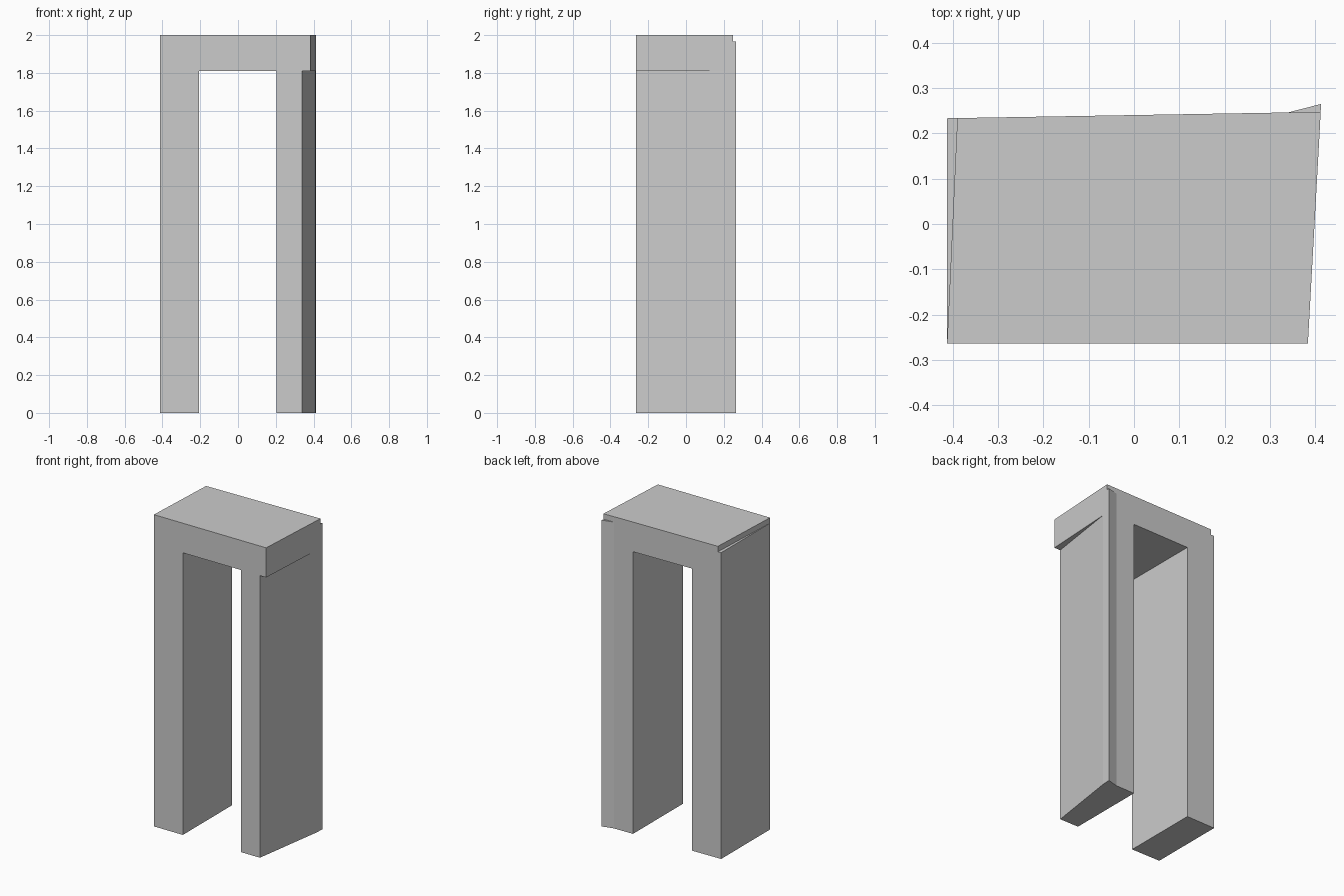
import bpy, bmesh

if "Cube" in bpy.data.objects:
    bpy.data.objects.remove(bpy.data.objects["Cube"])

FRONT = -0.2635
STEP = 1.965      # height where the legs stop beside the top slab
UNDER = 1.81      # underside of the top slab


def back(x):
    """Slightly skewed back plane."""
    return 0.2405 + 0.017 * x


def along(p, q, t):
    """Point on the line from p to q."""
    return (p[0] + (q[0] - p[0]) * t, p[1] + (q[1] - p[1]) * t)


def prism(name, outline, z0, z1):
    """Extrude an anticlockwise plan outline between two heights."""
    n = len(outline)
    verts = [(x, y, z) for z in (z0, z1) for x, y in outline]
    faces = [tuple(reversed(range(n))), tuple(range(n, 2 * n))]
    faces += [(i, (i + 1) % n, n + (i + 1) % n, n + i) for i in range(n)]
    mesh = bpy.data.meshes.new(name)
    mesh.from_pydata(verts, [], faces)
    obj = bpy.data.objects.new(name, mesh)
    bpy.context.collection.objects.link(obj)
    return obj


def cut(target, outline, z0, z1):
    """Carve a prism out of the target."""
    cutter = prism("cutter", outline, z0, z1)
    mod = target.modifiers.new("carve", "BOOLEAN")
    mod.operation = "DIFFERENCE"
    mod.solver = "EXACT"
    mod.object = cutter
    bpy.context.view_layer.objects.active = target
    bpy.ops.object.modifier_apply(modifier=mod.name)
    bpy.data.objects.remove(cutter)


# Whole block in plan, with the flared back right corner
crease = (0.4103, 0.21)
frame = prism("door_frame", [(-0.413, FRONT), (0.384, FRONT), crease, (0.413, 0.265),
                             (0.34, back(0.34)), (-0.413, back(-0.413))], 0, 2.0)

# Opening between the legs
cut(frame, [(-0.207, -1), (0.205, -1), (0.205, 1), (-0.207, 1)], -1, UNDER)

# Taper the outer side of the right leg under the slab
a, b = along((0.34, FRONT), crease, -1), along((0.34, FRONT), crease, 2)
cut(frame, [a, (1, a[1]), (1, b[1]), b], -1, UNDER)

# Narrow ledge on the left, where the slab is skewed inwards
a, b = along((-0.4128, FRONT), (-0.39, 0.235), -1), along((-0.4128, FRONT), (-0.39, 0.235), 2)
cut(frame, [a, b, (-1, b[1]), (-1, a[1])], STEP, 3)

# Lower the top of the flared corner
cut(frame, [(0.335, back(0.335) + 0.0003), (0.6, back(0.6)), (0.6, 0.5), (0.335, 0.5)], STEP, 3)
